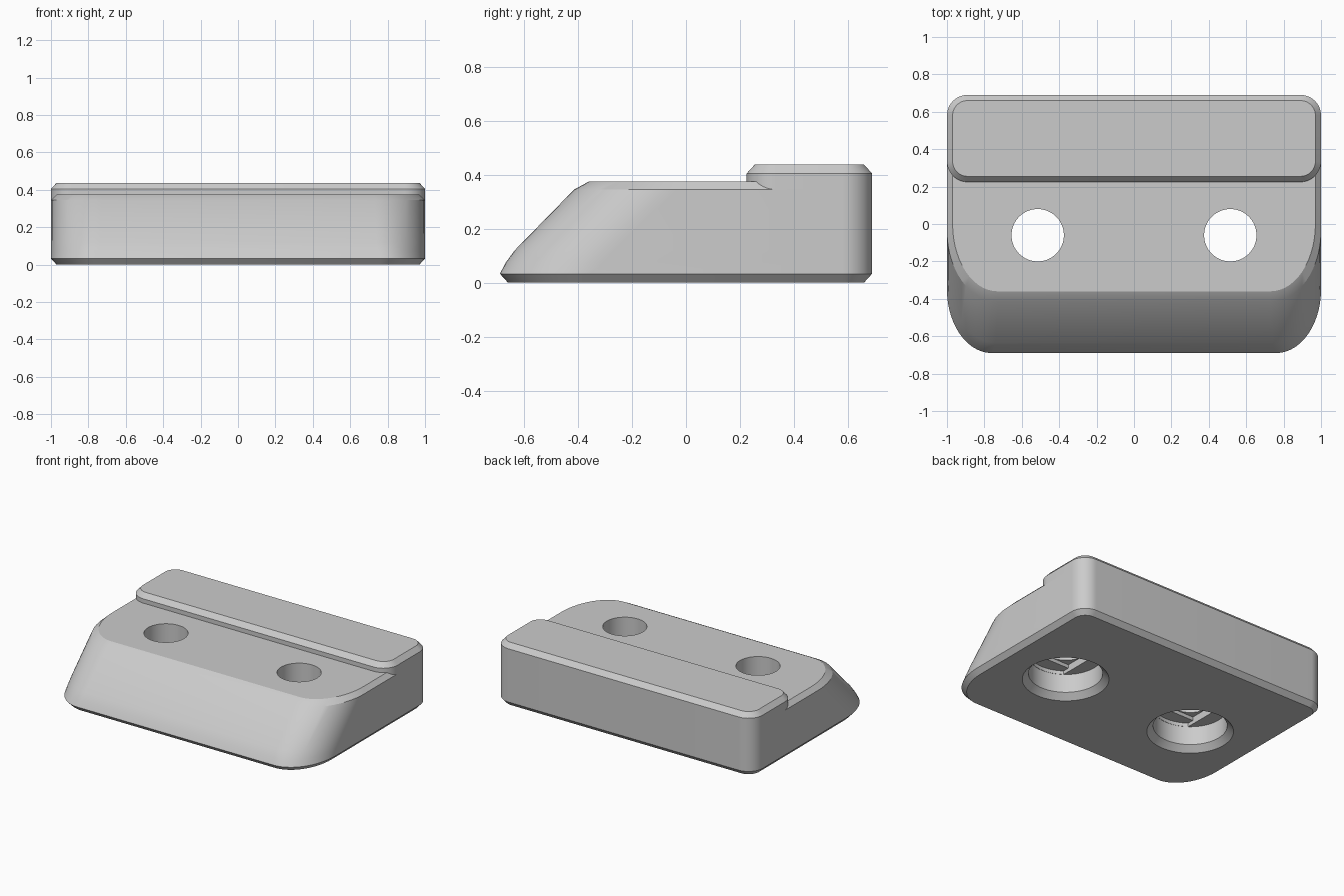
import bpy, bmesh
from math import cos, sin, pi, radians, asin

if "Cube" in bpy.data.objects:
    bpy.data.objects.remove(bpy.data.objects["Cube"], do_unlink=True)

grey = bpy.data.materials.new("plain grey")
grey.use_nodes = True
colour = (0.6, 0.6, 0.6, 1)
grey.diffuse_color = colour
grey.node_tree.nodes["Principled BSDF"].inputs["Base Color"].default_value = colour


def loft(name, rings):
    """Closed solid through rings of equal point count, listed bottom to top."""
    bm = bmesh.new()
    loops = [[bm.verts.new((x, y, z)) for x, y in pts] for z, pts in rings]
    n = len(loops[0])
    bm.faces.new(loops[0][::-1])
    bm.faces.new(loops[-1])
    for a, b in zip(loops, loops[1:]):
        for i in range(n):
            j = (i + 1) % n
            bm.faces.new((a[i], a[j], b[j], b[i]))
    bmesh.ops.recalc_face_normals(bm, faces=bm.faces)
    mesh = bpy.data.meshes.new(name)
    bm.to_mesh(mesh)
    bm.free()
    mesh.materials.append(grey)
    ob = bpy.data.objects.new(name, mesh)
    bpy.context.collection.objects.link(ob)
    return ob


def arc(cx, cy, rx, ry, start, end, steps):
    angles = [start + (end - start) * i / steps for i in range(steps + 1)]
    return [(cx + rx * cos(a), cy + ry * sin(a)) for a in angles]


def outline(half, front, back, rx, ry, rb):
    """Rounded rectangle with elliptical front corners and round back corners."""
    pts = []
    for sx, front_end, rad_x, rad_y, turn in (
            (1, False, rb, rb, 0), (-1, False, rb, rb, 1),
            (-1, True, rx, ry, 2), (1, True, rx, ry, 3)):
        cy = front + rad_y if front_end else back - rad_y
        pts += arc(sx * (half - rad_x), cy, rad_x, rad_y,
                   turn * pi / 2, (turn + 1) * pi / 2, 14)
    return pts


def circle(cx, cy, r):
    return arc(cx, cy, r, r, 0, 2 * pi, 64)[:-1]


def smooth(ob):
    bpy.ops.object.select_all(action="DESELECT")
    ob.select_set(True)
    bpy.context.view_layer.objects.active = ob
    bpy.ops.object.shade_smooth_by_angle(angle=radians(25))


# Wedge-fronted body: height, inset, front edge, front corner radii
HALF, BACK, CORNER, BEVEL = 1.0, 0.69, 0.11, 0.03
levels = [
    (0.0, BEVEL, -0.66, 0.22, 0.31),
    (0.033, 0, -0.69, 0.24, 0.34),
    (0.075, 0, -0.668, 0.25, 0.36),
    (0.12, 0, -0.635, 0.26, 0.37),
    (0.345, 0, -0.415, 0.27, 0.38),
    (0.375, BEVEL, -0.36, 0.24, 0.36),
]
body = loft("body", [
    (z, outline(HALF - d, front, BACK - d, rx, ry, CORNER - d))
    for z, d, front, rx, ry in levels])

# Raised rear bar resting on the body
rear_bar = loft("rear_bar", [
    (z, outline(HALF - d, 0.225 + d, BACK - d, CORNER - d, CORNER - d, CORNER - d))
    for z, d in ((0.345, 0), (0.405, 0), (0.438, BEVEL))])

# Screw holes: chamfered counterbore, stepped ceiling, through hole
HOLE, BORE, HOLE_Y = 0.14, 0.235, -0.06
for cx in (-0.515, 0.515):
    a = asin(HOLE / (BORE - 0.002))
    slot = [p for mid in (pi / 2, 3 * pi / 2) for p in
            arc(cx, HOLE_Y, BORE - 0.002, BORE - 0.002, mid - a, mid + a, 16)]
    s = HOLE + 0.001
    square = [(cx + i * s, HOLE_Y + j * s)
              for i, j in ((1, 1), (-1, 1), (-1, -1), (1, -1))]
    cutters = [
        loft("bore_cutter", [(z, circle(cx, HOLE_Y, BORE + grow))
                             for z, grow in ((-0.02, 0.06), (0.04, 0), (0.17, 0))]),
        loft("slot_cutter", [(0.1, slot), (0.195, slot)]),
        loft("square_cutter", [(0.1, square), (0.22, square)]),
        loft("hole_cutter", [(z, circle(cx, HOLE_Y, HOLE)) for z in (0.1, 0.5)]),
    ]
    bpy.context.view_layer.objects.active = body
    for cutter in cutters:
        cutter.hide_render = True
        mod = body.modifiers.new("cut", "BOOLEAN")
        mod.operation = "DIFFERENCE"
        mod.solver = "EXACT"
        mod.object = cutter
        bpy.ops.object.modifier_apply(modifier=mod.name)
        bpy.data.objects.remove(cutter, do_unlink=True)

smooth(body)
smooth(rear_bar)
